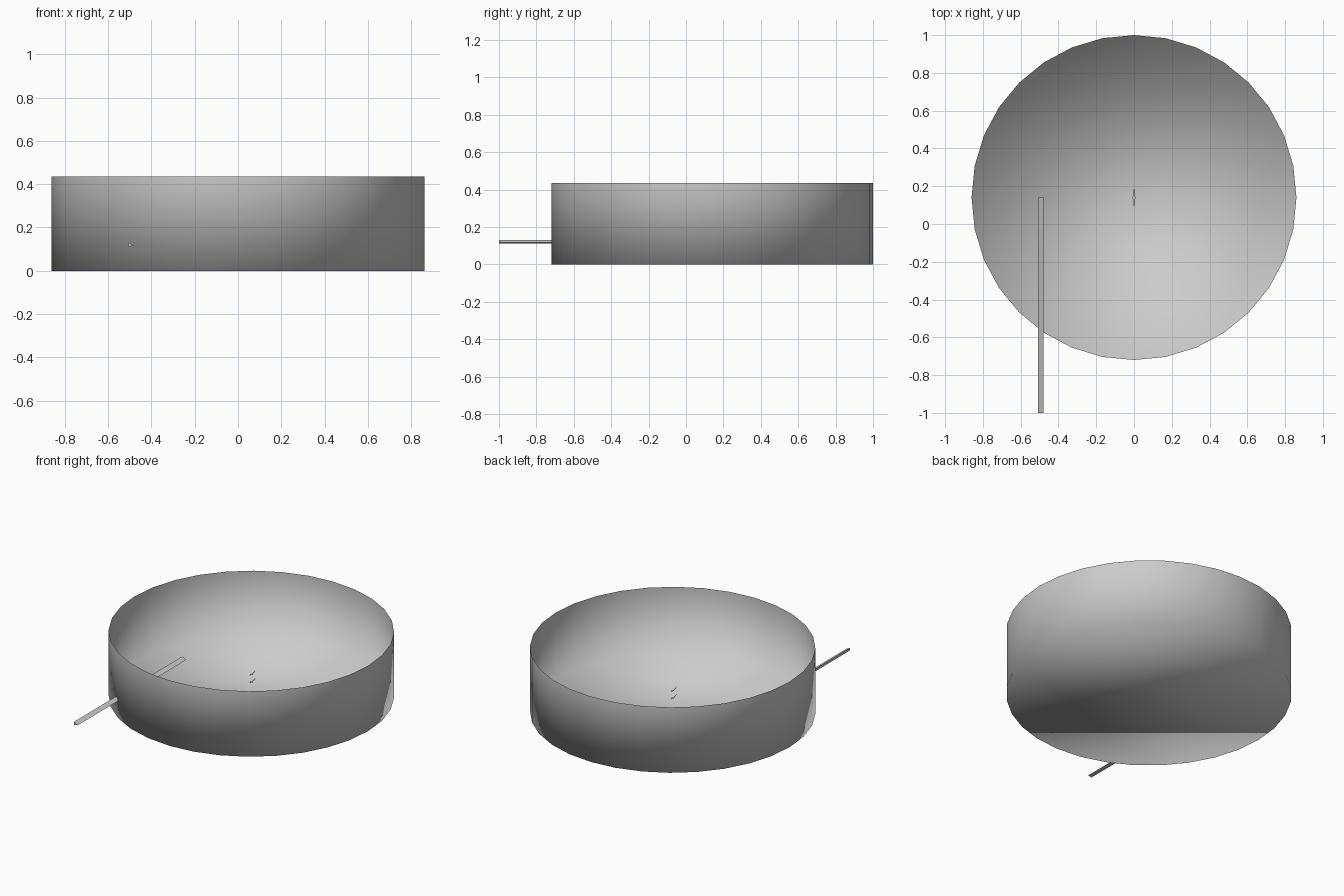
import bpy, bmesh, math

if "Cube" in bpy.data.objects:
    bpy.data.objects.remove(bpy.data.objects["Cube"])

CY = 0.14          # centre of the pan in y
R, H, SIDES = 0.86, 0.435, 32

grey = bpy.data.materials.new("plain grey")
grey.diffuse_color = (0.6, 0.6, 0.6, 1)
grey.use_nodes = True
grey.node_tree.nodes["Principled BSDF"].inputs["Base Color"].default_value = grey.diffuse_color


def finish(name, bm, smooth=False):
    bmesh.ops.recalc_face_normals(bm, faces=bm.faces)
    me = bpy.data.meshes.new(name)
    bm.to_mesh(me)
    bm.free()
    me.materials.append(grey)
    for p in me.polygons:
        p.use_smooth = smooth
    ob = bpy.data.objects.new(name, me)
    bpy.context.collection.objects.link(ob)
    return ob


# Pan: thin open cylinder, smooth over the bottom edge
bm = bmesh.new()
rings = []
for z in (0, H):
    rings.append([bm.verts.new((R * math.sin(2 * math.pi * i / SIDES),
                                CY + R * math.cos(2 * math.pi * i / SIDES), z))
                  for i in range(SIDES)])
low, top = rings
for i in range(SIDES):
    j = (i + 1) % SIDES
    bm.faces.new((low[j], low[i], top[i], top[j]))
bm.faces.new(low)
pan = finish("pan", bm, True)
# Outward normals: make sure the floor faces down
if pan.data.polygons[SIDES].normal.z > 0:
    pan.data.flip_normals()

# Handle: slim three-sided rod running through the wall to the front
bm = bmesh.new()
section = [(-0.508, 0.130), (-0.478, 0.116), (-0.505, 0.112)]
a = [bm.verts.new((x, -1.0, z)) for x, z in section]
b = [bm.verts.new((x, CY, z)) for x, z in section]
for i in range(3):
    j = (i + 1) % 3
    bm.faces.new((a[i], a[j], b[j], b[i]))
bm.faces.new(a)
bm.faces.new(b)
finish("handle_rod", bm)

# Two tiny curved slivers floating at the pan centre
for name, z0 in (("upper_sliver", 0.145), ("lower_sliver", 0.095)):
    bm = bmesh.new()
    rows = []
    for k in range(7):
        t = k / 3 - 1
        w = 0.002 + 0.008 * max(0, 1 - 3 * abs(t))
        z = z0 + 0.012 * t * t
        rows.append([bm.verts.new((s * w, CY + 0.045 * t, z)) for s in (-1, 1)])
    for p, q in zip(rows, rows[1:]):
        bm.faces.new((p[0], p[1], q[1], q[0]))
    finish(name, bm)
